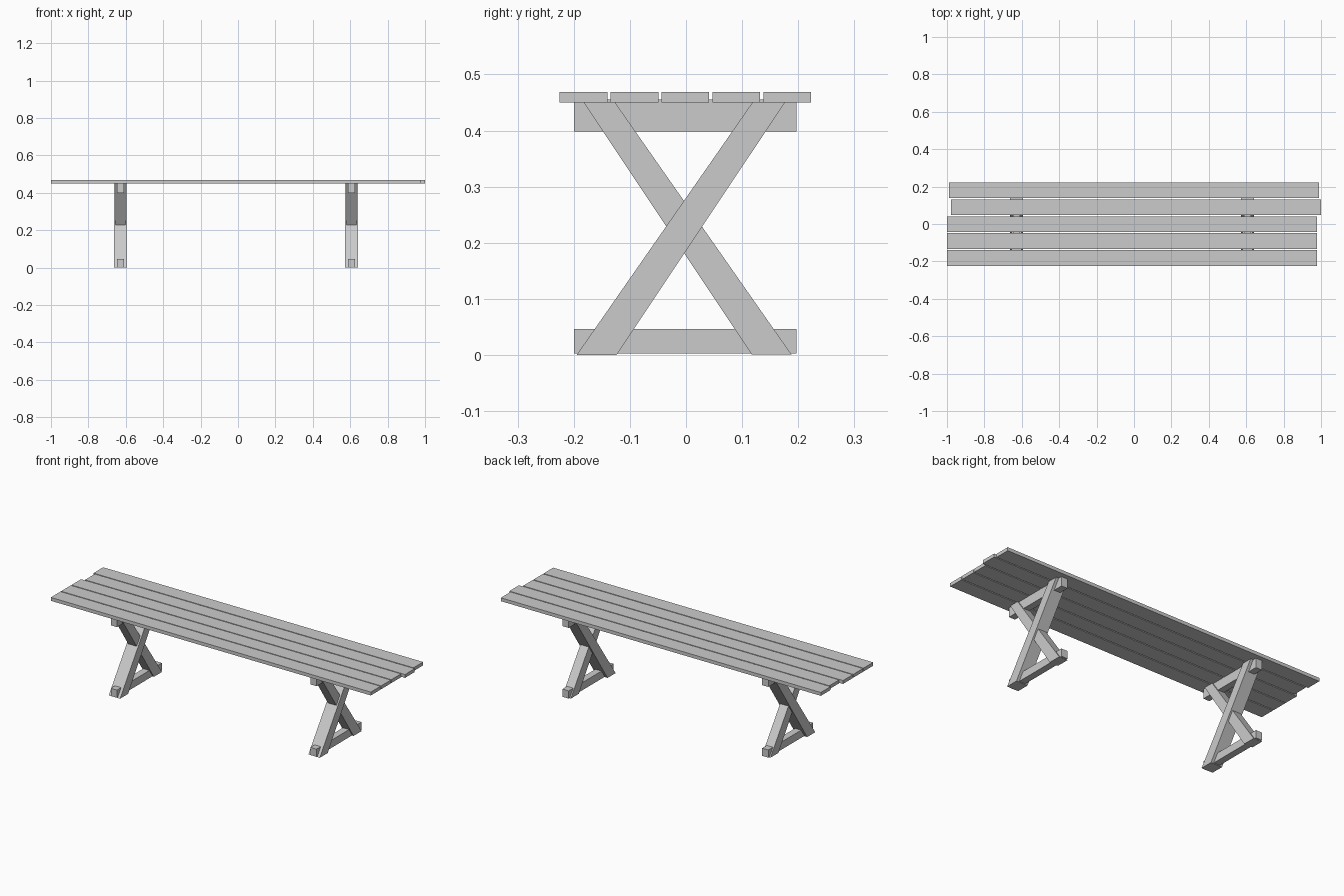
import bpy
import bmesh

cube = bpy.data.objects.get("Cube")
if cube:
    bpy.data.objects.remove(cube, do_unlink=True)

GREY = (0.6, 0.6, 0.6, 1)
wood = bpy.data.materials.new("grey_wood")
wood.use_nodes = True
wood.diffuse_color = GREY
wood.node_tree.nodes["Principled BSDF"].inputs["Base Color"].default_value = GREY


def extrude_profile(name, profile, x0, x1):
    """Extrude a closed (y, z) outline along x."""
    bm = bmesh.new()
    face = bm.faces.new([bm.verts.new((x0, y, z)) for y, z in profile])
    out = bmesh.ops.extrude_face_region(bm, geom=[face])
    moved = [v for v in out["geom"] if isinstance(v, bmesh.types.BMVert)]
    bmesh.ops.translate(bm, verts=moved, vec=(x1 - x0, 0, 0))
    bmesh.ops.recalc_face_normals(bm, faces=bm.faces)
    mesh = bpy.data.meshes.new(name)
    bm.to_mesh(mesh)
    bm.free()
    mesh.materials.append(wood)
    obj = bpy.data.objects.new(name, mesh)
    bpy.context.collection.objects.link(obj)
    return obj


def rectangle(y0, y1, z0, z1):
    return [(y0, z0), (y1, z0), (y1, z1), (y0, z1)]


# Seat planks, slightly staggered lengthwise
PLANK_LENGTH = 1.979
for i, start in enumerate((-1.0, -1.0, -1.0, -0.979, -0.99)):
    y = -0.225 + i * 0.0907
    extrude_profile(f"seat_plank_{i + 1}", rectangle(y, y + 0.085, 0.45, 0.469),
                    start, start + PLANK_LENGTH)

# Crossed legs and rails at both ends
LEG_TOP = 0.451
wide_leg = [(-0.195, 0), (-0.124, 0), (0.177, LEG_TOP), (0.119, LEG_TOP)]
narrow_leg = [(0.117, 0.001), (0.188, 0.001), (-0.127, LEG_TOP), (-0.183, LEG_TOP)]
parts = (
    ("wide_leg", wide_leg, 0.035),
    ("narrow_leg", narrow_leg, 0.026),
    ("upper_rail", rectangle(-0.2, 0.197, 0.398, 0.455), 0.019),
    ("lower_rail", rectangle(-0.2, 0.197, 0.003, 0.046), 0.019),
)
for side, x in (("right", -0.628), ("left", 0.607)):
    for part, profile, half in parts:
        extrude_profile(f"{side}_{part}", profile, x - half, x + half)
